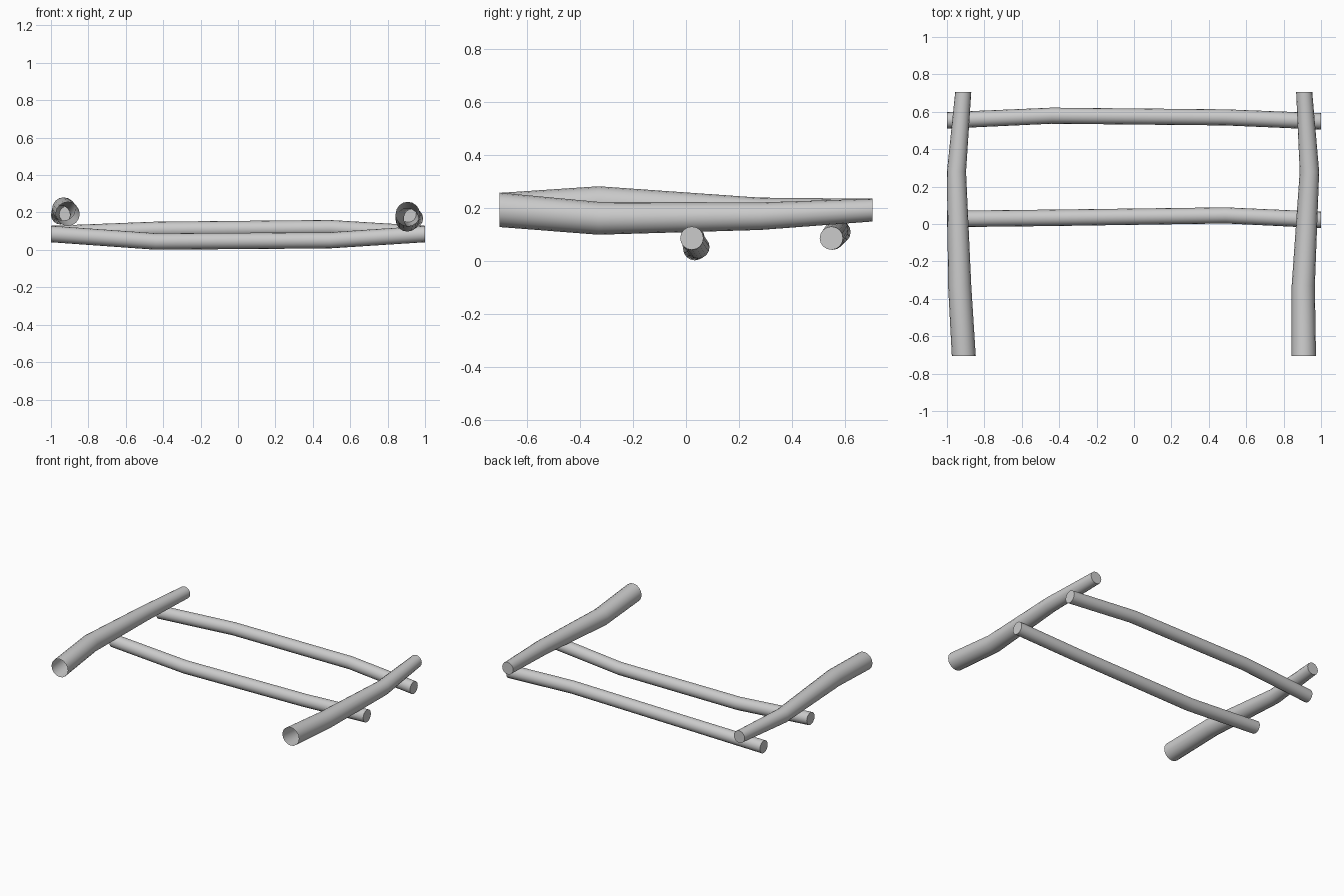
import bpy, bmesh, math
from mathutils import Vector

if "Cube" in bpy.data.objects:
    bpy.data.objects.remove(bpy.data.objects["Cube"])

SIDES = 16

def log(name, stations, axis, cap_start=True):
    """Loft round cross-sections (x, y, z, radius) square to the given axis."""
    bm = bmesh.new()
    rings = []
    for x, y, z, r in stations:
        ring = []
        for i in range(SIDES):
            a = 2 * math.pi * i / SIDES
            u, v = r * math.cos(a), r * math.sin(a)
            off = Vector((0, u, v)) if axis == 'X' else Vector((u, 0, v))
            ring.append(bm.verts.new(Vector((x, y, z)) + off))
        rings.append(ring)
    for a, b in zip(rings, rings[1:]):
        for i in range(SIDES):
            j = (i + 1) % SIDES
            bm.faces.new((a[i], a[j], b[j], b[i]))
    if cap_start:
        bm.faces.new(rings[0])
    bm.faces.new(rings[-1])
    bmesh.ops.recalc_face_normals(bm, faces=bm.faces)
    # make sure an open tube still faces outward
    f = bm.faces[0]
    mid = sum((v.co for v in rings[0] + rings[1]), Vector()) / (2 * SIDES)
    if f.normal.dot(f.calc_center_median() - mid) < 0:
        bmesh.ops.reverse_faces(bm, faces=bm.faces)
    mesh = bpy.data.meshes.new(name)
    bm.to_mesh(mesh)
    bm.free()
    obj = bpy.data.objects.new(name, mesh)
    bpy.context.collection.objects.link(obj)
    bpy.context.view_layer.objects.active = obj
    obj.select_set(True)
    bpy.ops.object.shade_smooth_by_angle(angle=math.radians(35))
    obj.select_set(False)
    return obj

# Side posts: taper to the back, hollow at the front end
log("left_post", [(-.91, -.705, .192, .064), (-.932, -.33, .219, .062),
                  (-.949, .28, .187, .051), (-.913, .705, .191, .043)], 'Y', False)
log("right_post", [(.908, -.705, .192, .065), (.905, -.33, .16, .062),
                   (.938, .28, .168, .052), (.91, .705, .191, .043)], 'Y', False)

# Cross rails under the posts
log("front_rail", [(-1, .027, .085, .044), (-.44, .033, .045, .044),
                   (.49, .046, .051, .043), (1, .022, .085, .044)], 'X')
log("back_rail", [(-1, .554, .085, .044), (-.44, .579, .108, .043),
                  (.49, .570, .117, .043), (1, .549, .085, .044)], 'X')
